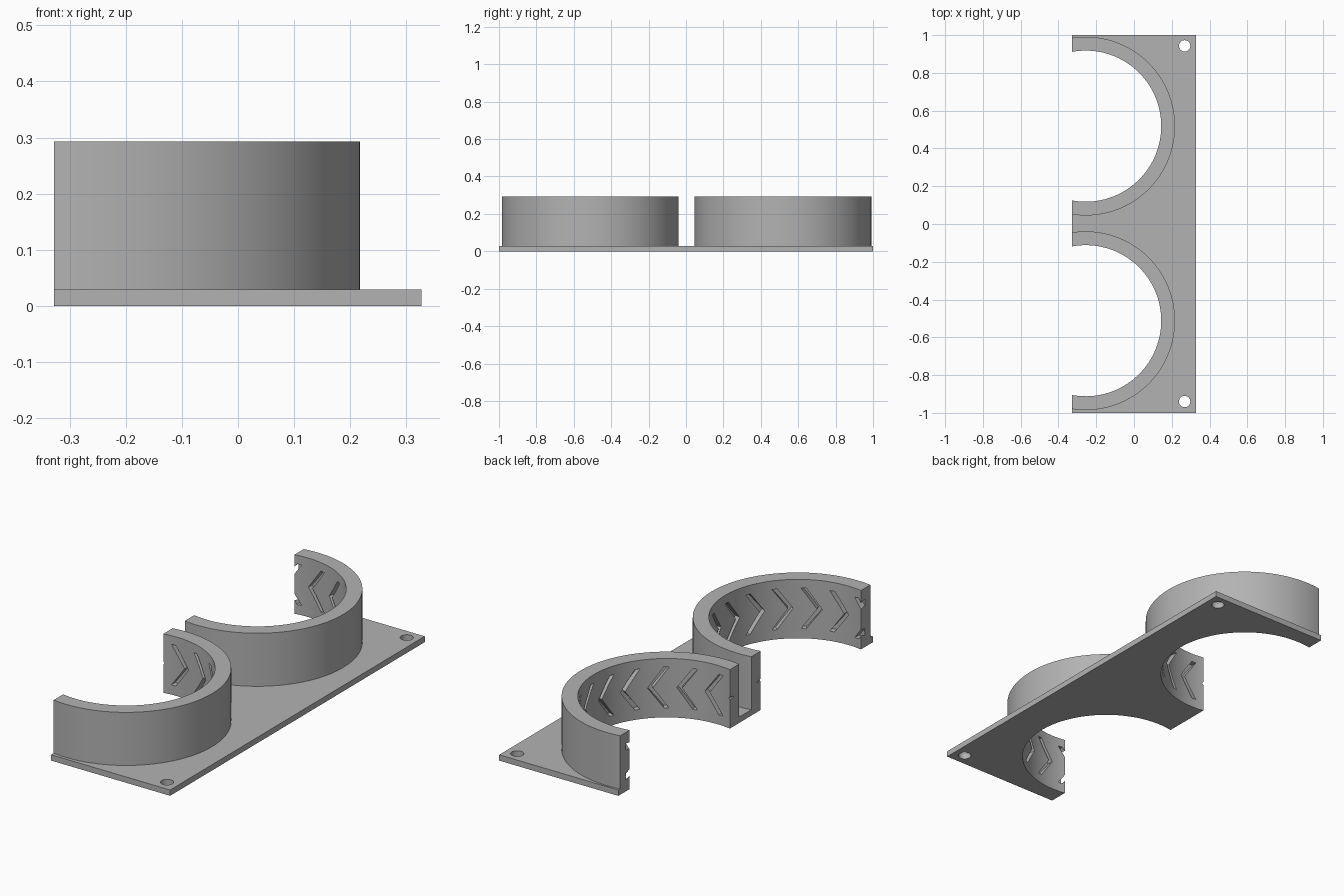
import bpy, bmesh
from math import acos, cos, sin, radians

cube = bpy.data.objects.get("Cube")
if cube:
    bpy.data.objects.remove(cube, do_unlink=True)

LEFT, RIGHT = -0.328, 0.327           # plate extent in x
PLATE_TOP, RING_TOP = 0.029, 0.293
INNER, OUTER = 0.40, 0.473            # ring radii
CX = -0.256                           # ring axis in x
RINGS = [("rear", 0.518, 1), ("front", -0.512, -1)]
PITCH = 360 / 19                      # spacing of the chevron grooves

grey = bpy.data.materials.new("mid grey")
grey.use_nodes = True
grey.diffuse_color = (0.45, 0.45, 0.45, 1)
grey.node_tree.nodes["Principled BSDF"].inputs["Base Color"].default_value = (0.45, 0.45, 0.45, 1)


def make_object(name, bm):
    bmesh.ops.recalc_face_normals(bm, faces=bm.faces)
    mesh = bpy.data.meshes.new(name)
    bm.to_mesh(mesh)
    bm.free()
    mesh.materials.append(grey)
    obj = bpy.data.objects.new(name, mesh)
    bpy.context.collection.objects.link(obj)
    return obj


def extrude_outline(name, points, z0, z1):
    bm = bmesh.new()
    face = bm.faces.new([bm.verts.new((x, y, z0)) for x, y in points])
    top = bmesh.ops.extrude_face_region(bm, geom=[face])["geom"]
    verts = [v for v in top if isinstance(v, bmesh.types.BMVert)]
    bmesh.ops.translate(bm, verts=verts, vec=(0, 0, z1 - z0))
    return make_object(name, bm)


def arc(radius, cy, steps=72):
    """Arc from the -y end to the +y end, stopping on the open side of the plate."""
    half = acos((LEFT - CX) / radius)
    angles = [half * (2 * i / steps - 1) for i in range(steps + 1)]
    return [(CX + radius * cos(a), cy + radius * sin(a)) for a in angles]


def cut(obj, cutter):
    mod = obj.modifiers.new("cut", 'BOOLEAN')
    mod.operation, mod.solver, mod.object = 'DIFFERENCE', 'EXACT', cutter
    bpy.context.view_layer.objects.active = obj
    bpy.ops.object.modifier_apply(modifier=mod.name)
    bpy.data.objects.remove(cutter, do_unlink=True)


def shade(obj):
    bpy.ops.object.select_all(action='DESELECT')
    obj.select_set(True)
    bpy.context.view_layer.objects.active = obj
    bpy.ops.object.shade_smooth_by_angle(angle=radians(25))


def chevron_cutter(cy, side):
    """V-shaped grooves wrapped round the inside; side sets which way the tips point."""
    bm = bmesh.new()
    low, high, sweep, width = 0.048, 0.25, 10.5, 3.4
    mid = (low + high) / 2
    rows = 8
    for k in range(-1, 13):
        tip = 99.5 - PITCH * k
        rings = []
        for i in range(rows + 1):
            t = i / rows
            a = tip + sweep * abs(2 * t - 1)
            corners = [(INNER - 0.02, a), (INNER - 0.02, a + width),
                       (INNER + 0.03, a + width), (INNER + 0.03, a)]
            rings.append([bm.verts.new((CX + r * cos(radians(d)),
                                        cy - side * r * sin(radians(d)),
                                        low + (high - low) * t)) for r, d in corners])
        for lower, upper in zip(rings, rings[1:]):
            for j in range(4):
                n = (j + 1) % 4
                bm.faces.new((lower[j], lower[n], upper[n], upper[j]))
        bm.faces.new(rings[0])
        bm.faces.new(rings[-1])
    cutter = make_object("groove_cutter", bm)
    cutter.hide_render = True
    return cutter


# Base plate with two round bays on the open side
outline = [(LEFT, -1), (RIGHT, -1), (RIGHT, 1), (LEFT, 1)]
for _, cy, _ in RINGS:
    outline += arc(INNER, cy)[::-1]
plate = extrude_outline("base_plate", outline, 0, PLATE_TOP)

# Screw holes in the two outer corners
for y in (-0.94, 0.943):
    bpy.ops.mesh.primitive_cylinder_add(vertices=40, radius=0.03, depth=0.2, location=(0.268, y, 0))
    cut(plate, bpy.context.object)
shade(plate)

# Open rings with chevron grooves, mirrored from one to the other
for name, cy, side in RINGS:
    ring = extrude_outline(name + "_ring", arc(OUTER, cy) + arc(INNER, cy)[::-1], PLATE_TOP, RING_TOP)
    cut(ring, chevron_cutter(cy, side))
    shade(ring)
